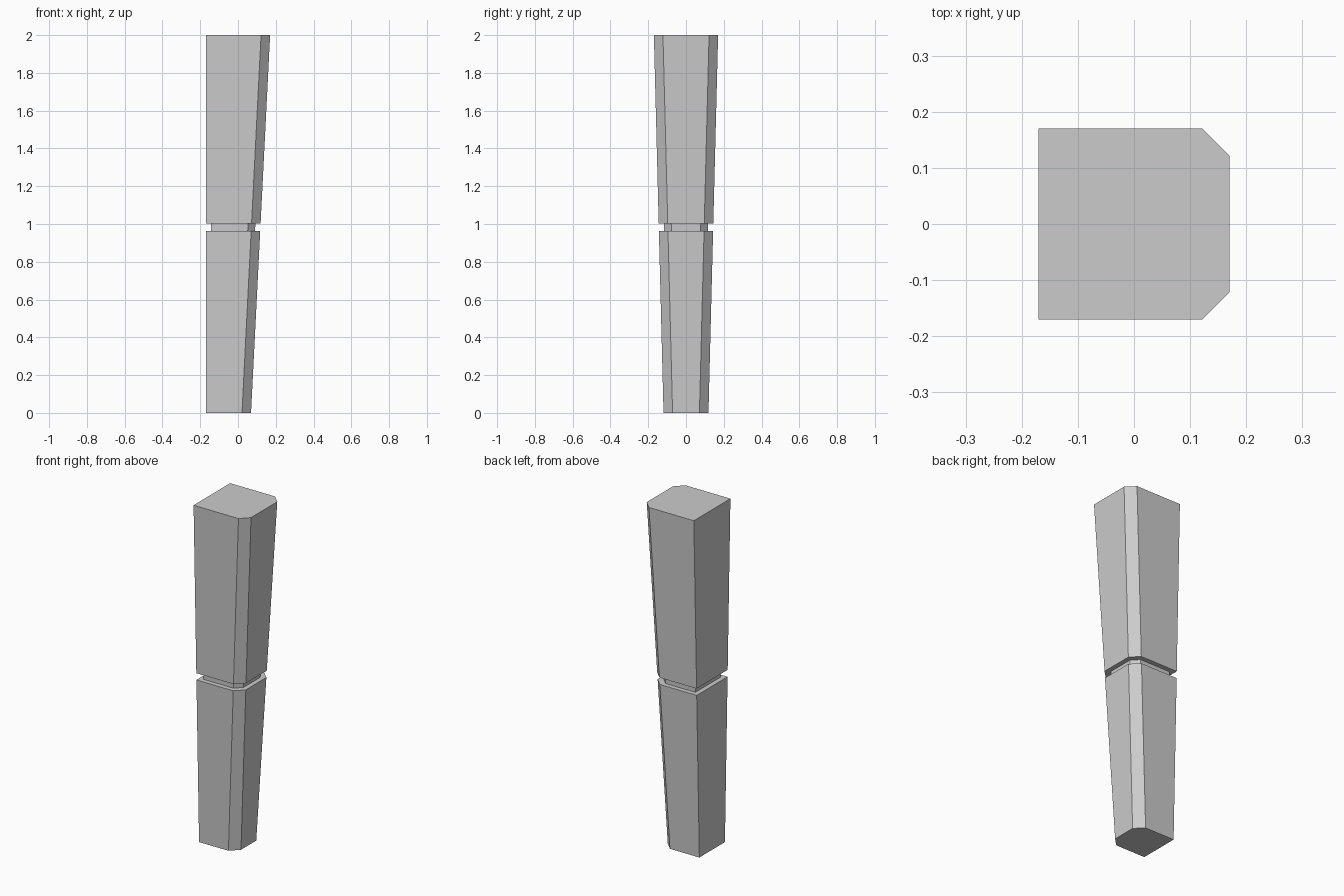
import bpy
import bmesh

if "Cube" in bpy.data.objects:
    bpy.data.objects.remove(bpy.data.objects["Cube"])

BACK = -0.17      # flat vertical face on the -x side
CHAMFER = 0.048   # cut on the two +x corners


def section(z, scale=1.0):
    """Tapered square section with two chamfered corners, scaled about its centre."""
    front = 0.069 + 0.0505 * z
    half = 0.119 + 0.0255 * z
    mid = (front + BACK) / 2
    side = [(BACK, -half), (front - CHAMFER, -half), (front, -half + CHAMFER)]
    outline = side + [(x, -y) for x, y in reversed(side)]
    return [(mid + (x - mid) * scale, y * scale, z) for x, y in outline]


# Post: stacked sections, with a narrow recessed groove at mid height
sections = [section(0), section(0.963), section(0.963, 0.81),
            section(1.003, 0.81), section(1.003), section(2.0)]

bm = bmesh.new()
rings = [[bm.verts.new(p) for p in s] for s in sections]
for low, high in zip(rings, rings[1:]):
    for i in range(len(low)):
        j = (i + 1) % len(low)
        bm.faces.new((low[i], low[j], high[j], high[i]))
bm.faces.new(list(reversed(rings[0])))
bm.faces.new(rings[-1])
bmesh.ops.recalc_face_normals(bm, faces=bm.faces)

mesh = bpy.data.meshes.new("tapered_post")
bm.to_mesh(mesh)
bm.free()
bpy.context.collection.objects.link(bpy.data.objects.new("tapered_post", mesh))
